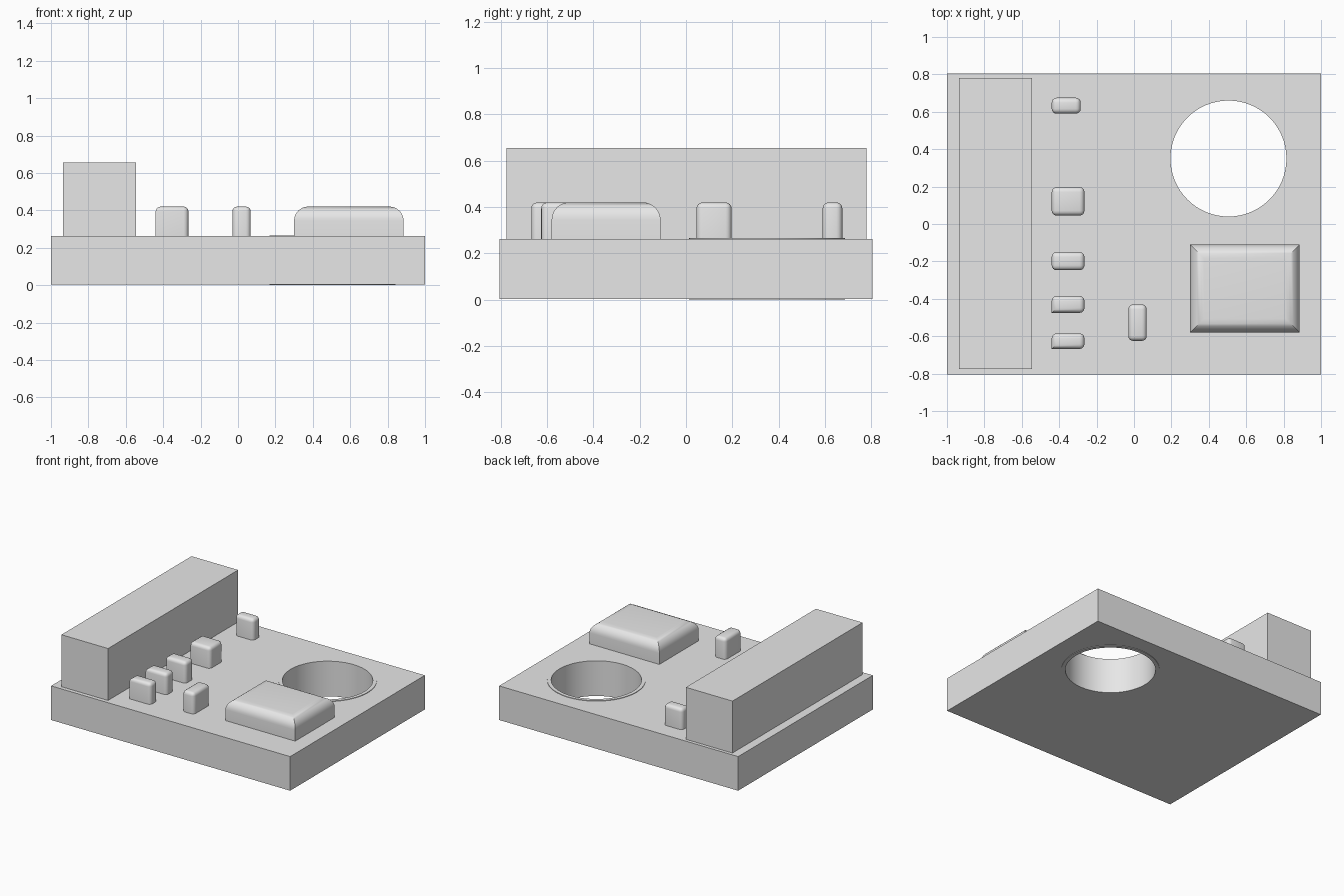
import bpy, bmesh, math

cube = bpy.data.objects.get("Cube")
if cube:
    bpy.data.objects.remove(cube, do_unlink=True)

grey = bpy.data.materials.new("plain_grey")
grey.use_nodes = True
colour = (0.8, 0.8, 0.8, 1)
grey.diffuse_color = colour
grey.node_tree.nodes["Principled BSDF"].inputs["Base Color"].default_value = colour

TOP = 0.262
SINK = 0.004


def finish(name, bm, smooth=False):
    bmesh.ops.recalc_face_normals(bm, faces=bm.faces)
    mesh = bpy.data.meshes.new(name)
    bm.to_mesh(mesh)
    bm.free()
    mesh.materials.append(grey)
    obj = bpy.data.objects.new(name, mesh)
    bpy.context.collection.objects.link(obj)
    bpy.ops.object.select_all(action='DESELECT')
    obj.select_set(True)
    bpy.context.view_layer.objects.active = obj
    if smooth:
        bpy.ops.object.shade_smooth_by_angle(angle=math.radians(35))
    return obj


def block(name, x, y, z, radius=0, segments=4, pick=None):
    """Box between pairs of limits; pick chooses the edges to round."""
    bm = bmesh.new()
    bmesh.ops.create_cube(bm, size=1)
    for v in bm.verts:
        v.co = [lim[0] if c < 0 else lim[1] for c, lim in zip(v.co, (x, y, z))]
    if radius:
        edges = [e for e in bm.edges if pick(e)]
        bmesh.ops.bevel(bm, geom=edges, offset=radius, segments=segments,
                        profile=0.5, affect='EDGES', clamp_overlap=True)
    return finish(name, bm, radius > 0)


def is_top(e):
    return all(v.co.z > TOP + 0.05 for v in e.verts)


def is_upright(e):
    a, b = (v.co for v in e.verts)
    return abs(a.z - b.z) > 0.05


def top_and_upright(e):
    return is_top(e) or is_upright(e)


def sharp_front_corner(e):
    mid = (e.verts[0].co + e.verts[1].co) / 2
    return is_top(e) or (is_upright(e) and not (mid.x < -0.4 and mid.y < row_mid))


# Board with a round opening
HOLE = (0.505, 0.35)
board = block("board", (-1, 1), (-0.805, 0.805), (SINK, TOP))
bm = bmesh.new()
bmesh.ops.create_cone(bm, cap_ends=True, segments=64, radius1=0.32, radius2=0.32, depth=1)
bmesh.ops.translate(bm, verts=bm.verts, vec=(*HOLE, 0.1))
cutter = finish("hole_cutter", bm)
cutter.hide_render = True
bpy.context.view_layer.objects.active = board
mod = board.modifiers.new("hole", 'BOOLEAN')
mod.object = cutter
mod.solver = 'EXACT'
bpy.ops.object.modifier_apply(modifier=mod.name)
bpy.data.objects.remove(cutter, do_unlink=True)

# Sleeve lining the opening, slightly proud on both sides
bm = bmesh.new()
loop = [(0.31, 0), (0.337, 0), (0.337, TOP + SINK), (0.31, TOP + SINK)]
verts = [bm.verts.new((r, 0, z)) for r, z in loop]
edges = [bm.edges.new((verts[i], verts[(i + 1) % 4])) for i in range(4)]
bmesh.ops.spin(bm, geom=verts + edges, cent=(0, 0, 0), axis=(0, 0, 1),
               angle=math.tau, steps=64, use_merge=True)
bmesh.ops.remove_doubles(bm, verts=bm.verts, dist=0.0001)
bmesh.ops.translate(bm, verts=bm.verts, vec=(*HOLE, 0))
finish("hole_sleeve", bm, True)

# Long connector block
block("connector", (-0.935, -0.545), (-0.775, 0.78), (TOP, 0.655))

# Large chip with rounded top edges and sharp uprights
block("large_chip", (0.3, 0.885), (-0.58, -0.11), (TOP, 0.42), 0.075, 8, is_top)

# Row of small parts
row = [(-0.285, 0.59, 0.675, False), (-0.265, 0.045, 0.197, False),
       (-0.265, -0.247, -0.15, False), (-0.265, -0.475, -0.385, True),
       (-0.265, -0.668, -0.585, True)]
for i, (right, front, back, sharp) in enumerate(row):
    row_mid = (front + back) / 2
    block(f"small_part_{i + 1}", (-0.44, right), (front, back), (TOP, 0.42),
          0.026, 4, sharp_front_corner if sharp else top_and_upright)

# Single small part beside the row
block("side_part", (-0.03, 0.068), (-0.625, -0.43), (TOP, 0.42), 0.026, 4, top_and_upright)
